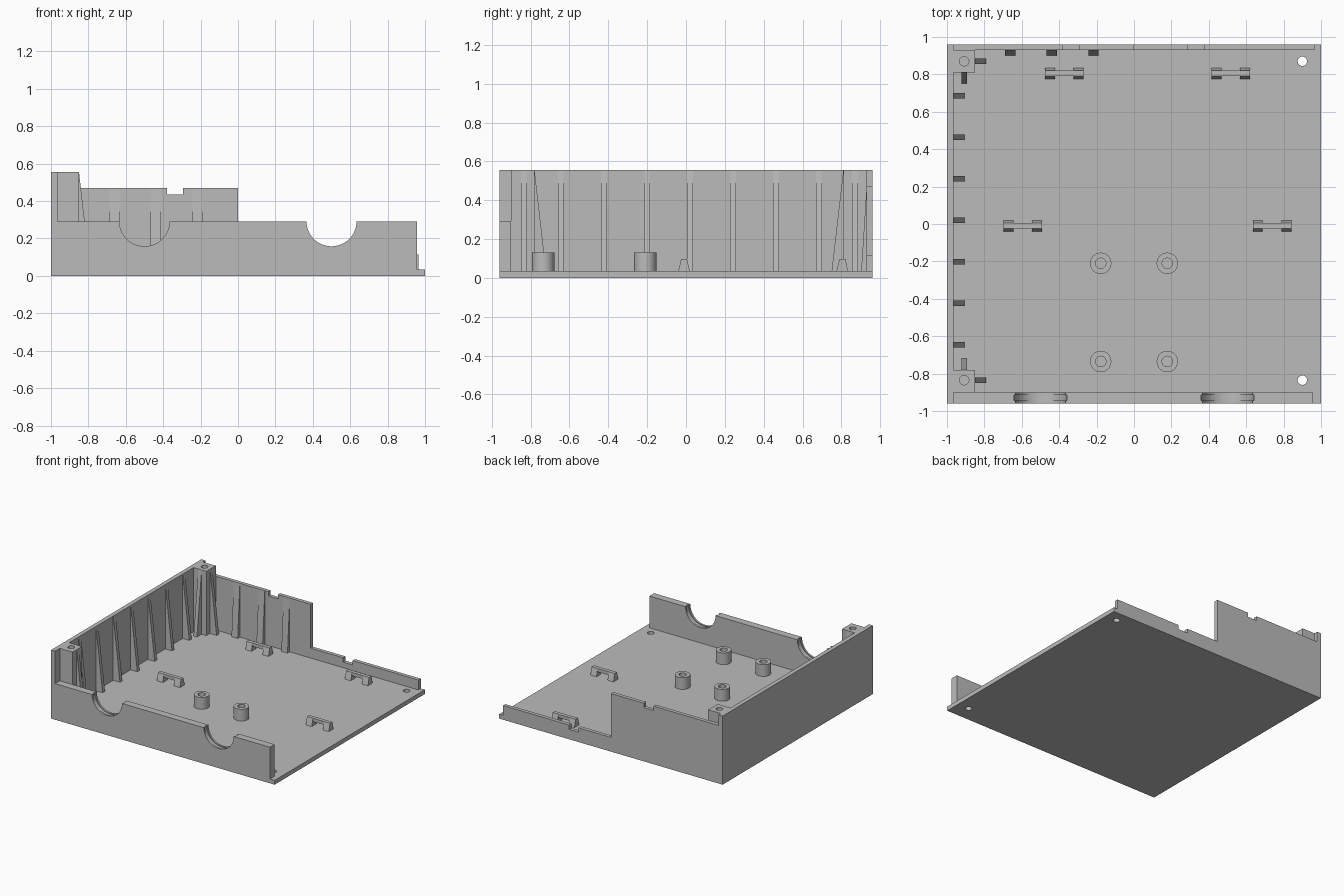
import bpy, bmesh, math
from mathutils import Vector

cube = bpy.data.objects.get("Cube")
if cube:
    bpy.data.objects.remove(cube, do_unlink=True)

GREY = (0.5, 0.5, 0.5, 1)
mat = bpy.data.materials.new("grey plastic")
mat.use_nodes = True
mat.diffuse_color = GREY
mat.node_tree.nodes["Principled BSDF"].inputs["Base Color"].default_value = GREY

FLOOR = 0.035    # floor top
TOP = 0.555      # tall side wall
LEFT = -0.965    # inner face of the side wall
BACK = 0.93      # inner face of the back wall


def finish(name, bm):
    bmesh.ops.recalc_face_normals(bm, faces=bm.faces)
    mesh = bpy.data.meshes.new(name)
    bm.to_mesh(mesh)
    bm.free()
    mesh.materials.append(mat)
    obj = bpy.data.objects.new(name, mesh)
    bpy.context.collection.objects.link(obj)
    return obj


def prism(name, points, axis, lo, hi):
    """Extrude a 2D outline along an axis; x uses (y, z), y uses (x, z), z uses (x, y)."""
    place = {"x": lambda a, b: (lo, a, b),
             "y": lambda a, b: (a, lo, b),
             "z": lambda a, b: (a, b, lo)}[axis]
    bm = bmesh.new()
    face = bm.faces.new([bm.verts.new(place(a, b)) for a, b in points])
    ext = bmesh.ops.extrude_face_region(bm, geom=[face])
    step = Vector([(hi - lo) * (axis == k) for k in "xyz"])
    verts = [g for g in ext["geom"] if isinstance(g, bmesh.types.BMVert)]
    bmesh.ops.translate(bm, verts=verts, vec=step)
    return finish(name, bm)


def box(name, x0, x1, y0, y1, z0, z1):
    return prism(name, [(x0, y0), (x1, y0), (x1, y1), (x0, y1)], "z", z0, z1)


def circle(cx, cy, r, n=32):
    return [(cx + r * math.cos(math.tau * i / n), cy + r * math.sin(math.tau * i / n))
            for i in range(n)]


def drill(obj, x, y, r, z0, z1):
    cutter = prism("hole_cutter", circle(x, y, r), "z", z0, z1)
    cutter.hide_render = True
    mod = obj.modifiers.new("hole", "BOOLEAN")
    mod.operation = "DIFFERENCE"
    mod.solver = "EXACT"
    mod.object = cutter
    bpy.context.view_layer.objects.active = obj
    bpy.ops.object.modifier_apply(modifier=mod.name)
    bpy.data.objects.remove(cutter, do_unlink=True)


def smooth(obj):
    bpy.ops.object.select_all(action="DESELECT")
    obj.select_set(True)
    bpy.context.view_layer.objects.active = obj
    bpy.ops.object.shade_smooth_by_angle(angle=math.radians(30))


# Floor plate with two screw holes on the open side
floor = box("floor", -1, 1, -0.96, 0.96, 0, FLOOR)
for y in (-0.835, 0.87):
    drill(floor, 0.9, y, 0.025, -0.1, 0.1)

# Tall side wall
box("side_wall", -1, LEFT, -0.96, 0.96, FLOOR, TOP)


# Front wall with two round cable notches, each with a shallow groove
def front_outline(r, top=0.292):
    pts = [(LEFT, FLOOR), (LEFT, top)]
    for cx in (-0.5, 0.5):
        pts += [(cx - r * math.cos(math.pi * i / 24), top - r * math.sin(math.pi * i / 24))
                for i in range(25)]
    return pts + [(0.958, top), (0.958, FLOOR)]


for name, y0, y1, r in (("front_wall_outer", -0.96, -0.945, 0.134),
                        ("front_wall_core", -0.945, -0.915, 0.141),
                        ("front_wall_inner", -0.915, -0.9, 0.134)):
    smooth(prism(name, front_outline(r), "y", y0, y1))

# Back wall, stepped down at the middle, with a square notch in each half
prism("back_wall", [
    (LEFT, FLOOR), (LEFT, 0.47), (-0.38, 0.47), (-0.38, 0.435), (-0.295, 0.435),
    (-0.295, 0.47), (0, 0.47), (0, 0.115), (0.29, 0.115), (0.29, 0.08),
    (0.375, 0.08), (0.375, 0.115), (0.965, 0.115), (0.965, FLOOR)], "y", BACK, 0.96)


# Tapered ribs: wide at the floor, vanishing at the top
def rib(name, axis, centre, start, depth, top, width=0.03):
    half = width / 2
    outline = [(start, FLOOR), (start + depth, FLOOR), (start, top)]
    prism(name, outline, axis, centre - half, centre + half)


for i in range(7):
    rib("side_rib", "y", 0.685 - 0.2217 * i, LEFT, 0.06, TOP)
for x in (-0.662, -0.439, -0.216):
    rib("back_rib", "x", x, BACK, -0.028, 0.47, 0.055)

# Corner screw posts with their own ribs
for name, y0, y1, hole_y, face, way in (("front_post", -0.9, -0.78, -0.835, -0.78, 1),
                                        ("back_post", 0.81, BACK, 0.87, 0.81, -1)):
    post = box(name, LEFT, -0.85, y0, y1, FLOOR, TOP)
    drill(post, -0.908, hole_y, 0.025, 0.3, 0.7)
    rib(name + "_side_rib", "y", hole_y, -0.85, 0.06, TOP)
    rib(name + "_end_rib", "x", -0.908, face, 0.06 * way, TOP)


# Hollow standoffs
def standoff(x, y, outer=0.057, inner=0.028, top=0.13, n=32):
    bm = bmesh.new()
    rings = []
    for r, z in ((outer, FLOOR), (outer, top), (inner, top), (inner, FLOOR)):
        rings.append([bm.verts.new((a, b, z)) for a, b in circle(x, y, r, n)])
    for k in range(4):
        a, b = rings[k], rings[(k + 1) % 4]
        for i in range(n):
            j = (i + 1) % n
            bm.faces.new((a[i], a[j], b[j], b[i]))
    smooth(finish("standoff", bm))


for x in (-0.178, 0.178):
    for y in (-0.21, -0.735):
        standoff(x, y)

# Cable tie anchors: two sloped feet joined by a raised bar
for x, y in ((-0.373, 0.805), (0.517, 0.805), (-0.595, -0.01), (0.738, -0.01)):
    foot = [(y - 0.03, FLOOR), (y + 0.03, FLOOR), (y + 0.015, 0.097), (y - 0.015, 0.097)]
    for s in (-1, 1):
        lo, hi = sorted((x + s * 0.05, x + s * 0.103))
        prism("anchor_foot", foot, "x", lo, hi)
    box("anchor_bar", x - 0.05, x + 0.05, y - 0.015, y + 0.015, 0.07, 0.097)
